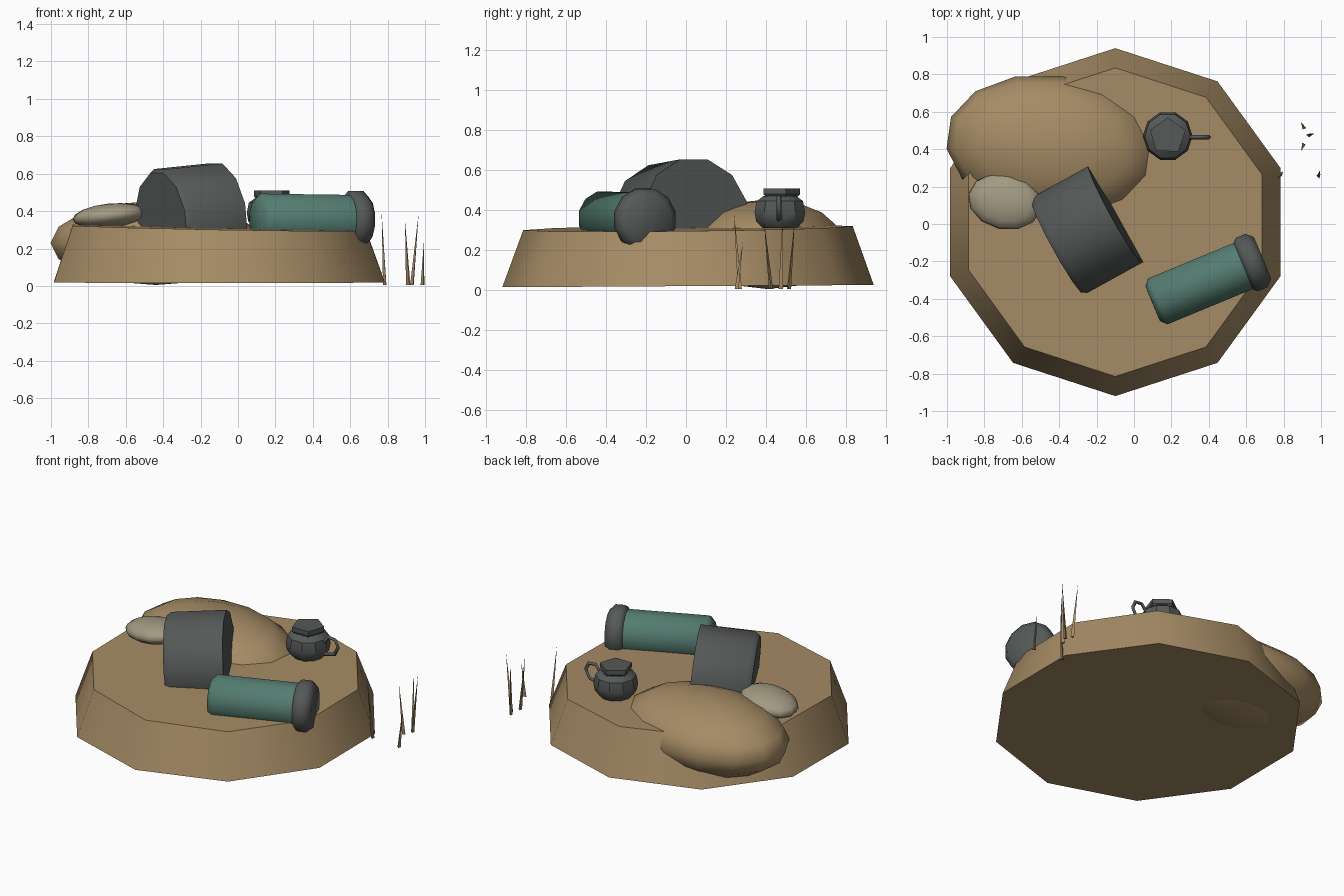
import bpy, bmesh, math
from mathutils import Vector, Matrix

cube = bpy.data.objects.get("Cube")
if cube:
    bpy.data.objects.remove(cube)


def material(name, rgb):
    m = bpy.data.materials.new(name)
    m.use_nodes = True
    m.diffuse_color = (*rgb, 1)
    m.node_tree.nodes["Principled BSDF"].inputs["Base Color"].default_value = (*rgb, 1)
    return m


SAND = material("sand", (0.38, 0.26, 0.13))
STONE = material("pale stone", (0.36, 0.32, 0.22))
IRON = material("dark iron", (0.09, 0.1, 0.097))
TEAL = material("teal cloth", (0.09, 0.205, 0.165))


def finish(name, bm, mat, angle=40, matrix=None):
    if matrix:
        bm.transform(matrix)
    bmesh.ops.recalc_face_normals(bm, faces=bm.faces)
    mesh = bpy.data.meshes.new(name)
    bm.to_mesh(mesh)
    bm.free()
    mesh.materials.append(mat)
    ob = bpy.data.objects.new(name, mesh)
    bpy.context.collection.objects.link(ob)
    bpy.ops.object.select_all(action="DESELECT")
    ob.select_set(True)
    bpy.context.view_layer.objects.active = ob
    if angle:
        bpy.ops.object.shade_smooth_by_angle(angle=math.radians(angle))
    return ob


def lathe(profile, sides, turn=0.0):
    """Closed solid of rings (radius, height) about z."""
    bm = bmesh.new()
    rings = []
    for r, z in profile:
        rings.append([bm.verts.new((r * math.cos(turn + math.tau * i / sides),
                                    r * math.sin(turn + math.tau * i / sides), z))
                      for i in range(sides)])
    for a, b in zip(rings, rings[1:]):
        for i in range(sides):
            j = (i + 1) % sides
            bm.faces.new((a[i], a[j], b[j], b[i]))
    bm.faces.new(rings[0])
    bm.faces.new(rings[-1])
    return bm


def along(start, end):
    """Matrix that lays a lathe from start towards end."""
    d = Vector(end) - Vector(start)
    return Matrix.Translation(start) @ d.to_track_quat("Z", "Y").to_matrix().to_4x4()


def ellipsoid(name, centre, radii, rot, mat, segments, rings):
    bm = bmesh.new()
    bmesh.ops.create_uvsphere(bm, u_segments=segments, v_segments=rings, radius=1)
    m = Matrix.Translation(centre) @ rot @ Matrix.Diagonal((*radii, 1))
    return finish(name, bm, mat, 60, m)


# Ten-sided ground slab with a gently tilted top
bm = lathe([(0.93, 0.02), (0.825, 0.31)], 10, math.pi / 2)
for v in bm.verts:
    if v.co.z > 0.1:
        v.co.z += 0.012 * v.co.y - 0.018 * v.co.x
    else:
        v.co.z += 0.006 * v.co.y
    v.co.x -= 0.1
    v.co.y += 0.01
finish("ground_slab", bm, SAND)

# Sand mound and flat stone
ellipsoid("sand_mound", (-0.44, 0.41, 0.23), (0.57, 0.385, 0.225),
          Matrix.Rotation(math.radians(-8), 4, "Z"), SAND, 14, 8)
ellipsoid("flat_stone", (-0.69, 0.12, 0.375), (0.2, 0.15, 0.065),
          Matrix.Rotation(math.radians(-12), 4, "Z") @ Matrix.Rotation(math.radians(-6), 4, "Y"),
          STONE, 12, 8)

# Half-buried drum
axis = Vector((0.87, 0.48, 0.09)).normalized()
mid = Vector((-0.255, -0.035, 0.345))
finish("buried_drum", lathe([(0.285, 0), (0.305, 0.03), (0.305, 0.36)], 12, math.pi / 12),
       IRON, 40, along(mid - axis * 0.18, mid + axis * 0.18))

# Rolled cloth with its end cap
start, end = (0.1, -0.425, 0.36), (0.68, -0.185, 0.352)
finish("cloth_roll", lathe([(0.105, 0), (0.138, 0.03), (0.138, 0.58)], 12, math.pi / 12),
       TEAL, 50, along(start, end))
finish("roll_cap", lathe([(0.135, 0.52), (0.16, 0.545), (0.16, 0.6), (0.125, 0.635)], 12, math.pi / 12),
       IRON, 50, along(start, end))

# Kettle body, lid and handle
at_kettle = Matrix.Translation((0.18, 0.47, 0.32))
finish("kettle_body", lathe([(0.09, -0.01), (0.125, 0.025), (0.133, 0.07), (0.122, 0.125),
                             (0.085, 0.152)], 10), IRON, 35, at_kettle)
finish("kettle_lid", lathe([(0.085, 0.145), (0.1, 0.16), (0.1, 0.19)], 5, 0.3), IRON, 0, at_kettle)

curve = bpy.data.curves.new("kettle_handle", "CURVE")
curve.dimensions = "3D"
curve.bevel_depth = 0.012
curve.bevel_resolution = 0
curve.use_fill_caps = True
path = [(0.29, 0.42), (0.33, 0.47), (0.38, 0.465), (0.4, 0.42), (0.375, 0.37), (0.29, 0.35)]
spline = curve.splines.new("POLY")
spline.points.add(len(path) - 1)
for p, (x, z) in zip(spline.points, path):
    p.co = (x, 0.465, z, 1)
curve.materials.append(IRON)
bpy.context.collection.objects.link(bpy.data.objects.new("kettle_handle", curve))

# Dry grass blades: foot x, y then tip x, y, z
blades = [(0.787, 0.27, 0.768, 0.24, 0.39), (0.905, 0.425, 0.893, 0.39, 0.35),
          (0.932, 0.475, 0.966, 0.485, 0.39), (0.91, 0.515, 0.892, 0.545, 0.36),
          (0.988, 0.255, 0.994, 0.285, 0.24)]
for n, (fx, fy, tx, ty, tz) in enumerate(blades, 1):
    bm = bmesh.new()
    tip = bm.verts.new((tx, ty, tz))
    foot = [bm.verts.new((fx + 0.012 * math.cos(a + n), fy + 0.012 * math.sin(a + n), 0.005))
            for a in (0, math.tau / 3, 2 * math.tau / 3)]
    bm.faces.new(foot)
    for i in range(3):
        bm.faces.new((foot[i], foot[(i + 1) % 3], tip))
    finish(f"grass_blade_{n}", bm, SAND, 0)
